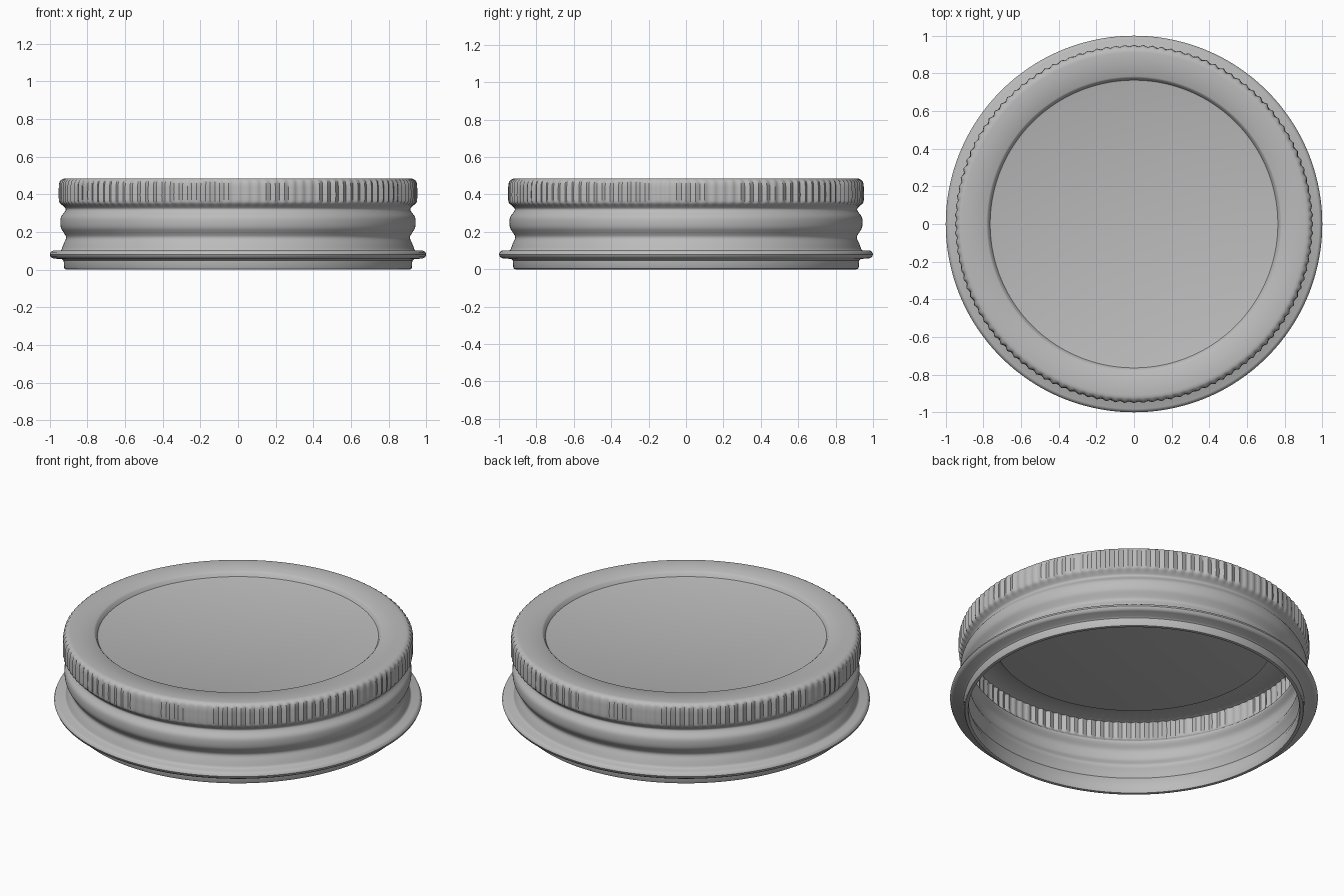
import bpy, bmesh, math

if "Cube" in bpy.data.objects:
    bpy.data.objects.remove(bpy.data.objects["Cube"], do_unlink=True)

KNURLS = 120
SEGMENTS = KNURLS * 4
KNURL_DEPTH = 0.007

metal = bpy.data.materials.new("brushed grey metal")
metal.use_nodes = True
grey = (0.5, 0.5, 0.5, 1.0)
metal.diffuse_color = grey
metal.node_tree.nodes["Principled BSDF"].inputs["Base Color"].default_value = grey


def smooth_path(points, steps=3):
    """Catmull-Rom curve through a list of (radius, height) points."""
    pts = [points[0]] + points + [points[-1]]
    out = []
    for a, b, c, d in zip(pts, pts[1:], pts[2:], pts[3:]):
        for i in range(steps):
            t = i / steps
            out.append(tuple(0.5 * (2 * q + (r - p) * t + (2 * p - 5 * q + 4 * r - s) * t * t
                                    + (3 * q - p - 3 * r + s) * t ** 3)
                             for p, q, r, s in zip(a, b, c, d)))
    return out + [points[-1]]


# Side wall from the rolled bead up to the top edge
wall = smooth_path([(0.938, 0.105), (0.925, 0.14), (0.913, 0.17), (0.925, 0.195),
                    (0.940, 0.22), (0.944, 0.25), (0.940, 0.28), (0.922, 0.305),
                    (0.915, 0.322), (0.928, 0.338), (0.944, 0.355), (0.947, 0.38),
                    (0.947, 0.42), (0.946, 0.45), (0.940, 0.472), (0.925, 0.484)])

# Outside: recessed panel, top ring, wall, bead and lower skirt
top = [(0.0, 0.455), (0.755, 0.455), (0.764, 0.458), (0.775, 0.478), (0.784, 0.485), (0.91, 0.485)]
bead = [(0.945, 0.100), (0.982, 0.101), (0.995, 0.093), (1.0, 0.080), (0.995, 0.067),
        (0.982, 0.059), (0.935, 0.055), (0.926, 0.047)]
skirt = [(0.924, 0.012), (0.920, 0.003), (0.912, 0.0), (0.902, 0.003), (0.899, 0.012), (0.899, 0.06)]

# Inside: the same wall set in by the sheet thickness, then the ceiling
inner = [(r - 0.02, min(z, 0.465)) for r, z in wall if z < 0.465]
ceiling = [(0.90, 0.465), (0.784, 0.465), (0.770, 0.455), (0.760, 0.437), (0.75, 0.435), (0.0, 0.435)]

profile = top + wall[::-1] + bead + skirt + inner + ceiling


def knurl_weight(z):
    """Ribs fade in above the neck and out at the top edge."""
    rise = min(1, max(0, (z - 0.335) / 0.025))
    fall = min(1, max(0, (0.484 - z) / 0.015))
    return rise * fall


def lathe(name, points):
    bm = bmesh.new()
    rings = []
    for r, z in points:
        if r == 0:
            rings.append([bm.verts.new((0, 0, z))] * SEGMENTS)
            continue
        depth = KNURL_DEPTH * knurl_weight(z) if r > 0.9 else 0
        ring = []
        for i in range(SEGMENTS):
            a = 2 * math.pi * i / SEGMENTS
            # Uneven rib depth around the rim
            vary = 0.75 + 0.25 * math.sin(7 * a) * math.cos(11 * a + 1)
            rr = r + depth * vary * math.cos(KNURLS * a)
            ring.append(bm.verts.new((rr * math.cos(a), rr * math.sin(a), z)))
        rings.append(ring)
    for lo, hi in zip(rings, rings[1:]):
        for i in range(SEGMENTS):
            j = (i + 1) % SEGMENTS
            corners = list(dict.fromkeys((lo[i], hi[i], hi[j], lo[j])))
            bm.faces.new(corners)
    bmesh.ops.recalc_face_normals(bm, faces=bm.faces)
    mesh = bpy.data.meshes.new(name)
    bm.to_mesh(mesh)
    bm.free()
    mesh.materials.append(metal)
    obj = bpy.data.objects.new(name, mesh)
    bpy.context.collection.objects.link(obj)
    return obj


lid = lathe("jar_lid", profile)
bpy.ops.object.select_all(action="DESELECT")
lid.select_set(True)
bpy.context.view_layer.objects.active = lid
bpy.ops.object.shade_smooth_by_angle(angle=math.radians(40))
